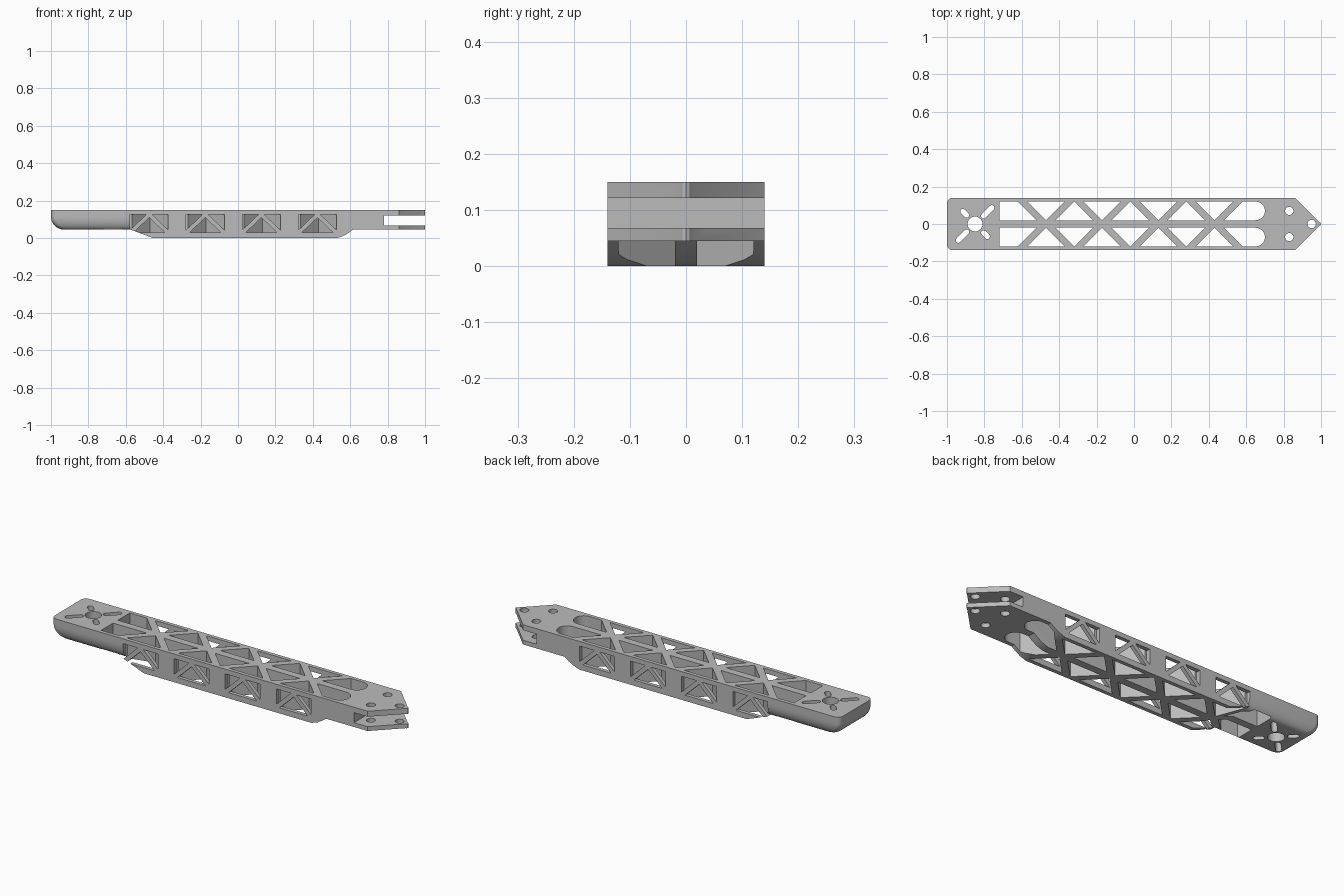
import bpy, bmesh, math

if "Cube" in bpy.data.objects:
    bpy.data.objects.remove(bpy.data.objects["Cube"])

TOP, HALF = 0.15, 0.14
X_CENTRES = [-0.47, -0.17, 0.13, 0.43]

grey = bpy.data.materials.new("light_grey")
grey.diffuse_color = (0.5, 0.5, 0.5, 1)
grey.use_nodes = True
grey.node_tree.nodes["Principled BSDF"].inputs["Base Color"].default_value = grey.diffuse_color


def finish(name, bm):
    bmesh.ops.recalc_face_normals(bm, faces=bm.faces)
    mesh = bpy.data.meshes.new(name)
    bm.to_mesh(mesh)
    bm.free()
    ob = bpy.data.objects.new(name, mesh)
    bpy.context.collection.objects.link(ob)
    mesh.materials.append(grey)
    return ob


def loft(bm, loops):
    """Skin a stack of equal vertex loops and cap both ends."""
    rings = [[bm.verts.new(p) for p in lp] for lp in loops]
    n = len(rings[0])
    for a, b in zip(rings, rings[1:]):
        for i in range(n):
            j = (i + 1) % n
            bm.faces.new((a[i], a[j], b[j], b[i]))
    bm.faces.new(rings[0][::-1])
    bm.faces.new(rings[-1])


def prism(bm, pts, axis, lo, hi):
    """Extrude a 2D outline along z (plan) or y (side profile)."""
    if axis == 'z':
        loft(bm, [[(a, b, t) for a, b in pts] for t in (lo, hi)])
    else:
        loft(bm, [[(a, t, b) for a, b in pts] for t in (lo, hi)])


def arc(cx, cy, r, a0, a1, n):
    return [(cx + r * math.cos(math.radians(a0 + (a1 - a0) * i / n)),
             cy + r * math.sin(math.radians(a0 + (a1 - a0) * i / n))) for i in range(n + 1)]


def circle(cx, cy, r, n=32):
    return arc(cx, cy, r, 0, 360, n)[:-1]


def slot(cx, cy, length, width, angle):
    r, d = width / 2, (length - width) / 2
    ux, uy = math.cos(math.radians(angle)), math.sin(math.radians(angle))
    return (arc(cx + ux * d, cy + uy * d, r, angle - 90, angle + 90, 10)
            + arc(cx - ux * d, cy - uy * d, r, angle + 90, angle + 270, 10))


def boolean(ob, other, op):
    mod = ob.modifiers.new(op, 'BOOLEAN')
    mod.operation, mod.solver, mod.object = op, 'EXACT', other
    bpy.context.view_layer.objects.active = ob
    bpy.ops.object.modifier_apply(modifier=mod.name)
    bpy.data.objects.remove(other)


# Main beam: side profile with the deeper belly
bm = bmesh.new()
prism(bm, [(-0.575, TOP), (-0.575, 0.045), (-0.455, 0.0), (0.53, 0.0), (0.565, 0.012),
           (0.592, 0.028), (0.615, 0.045), (1.0, 0.045), (1.0, TOP)], 'y', -HALF, HALF)
arm = finish("arm_body", bm)

# Pointed mounting end: trim the beam corners
for s in (-1, 1):
    bm = bmesh.new()
    prism(bm, [(0.86, s * HALF), (0.99, s * 0.01), (0.997, s * 0.006), (1.0, 0),
               (1.1, 0), (1.1, s * 0.2), (0.86, s * 0.2)], 'z', -0.1, 0.3)
    boolean(arm, finish("tip_cutter", bm), 'DIFFERENCE')

# Motor end: rounded block with a filleted underside
bm = bmesh.new()
loops = []
for a in [i * 90 / 10 for i in range(11)] + [None]:
    if a is None:
        ix, z = 0, TOP
    else:
        ix = 0.07 * (1 - math.sin(math.radians(a)))
        z = 0.045 + 0.07 * (1 - math.cos(math.radians(a)))
    x, y, r = -1 + ix, HALF - ix * 0.5, 0.03
    plan = (arc(x + r, y - r, r, 90, 180, 6) + arc(x + r, r - y, r, 180, 270, 6)
            + [(-0.5, -y), (-0.5, y)])
    loops.append([(px, py, z) for px, py in plan])
loft(bm, loops)
boolean(arm, finish("motor_block", bm), 'UNION')

# Truss pockets, bolt holes and motor slots, cut straight down
bm = bmesh.new()
pockets = [[(-0.72, 0.02), (-0.52, 0.02), (-0.62, 0.12), (-0.72, 0.12)],
           [(0.58, 0.12), (0.48, 0.02)] + arc(0.65, 0.07, 0.05, -90, 90, 16)]
for cx in X_CENTRES:
    pockets.append([(cx - 0.1, 0.12), (cx, 0.02), (cx + 0.1, 0.12)])
for cx in X_CENTRES[:-1]:
    pockets.append([(cx + 0.05, 0.02), (cx + 0.25, 0.02), (cx + 0.15, 0.12)])
for p in pockets:
    for s in (-1, 1):
        prism(bm, [(a, s * b) for a, b in p], 'z', -0.1, 0.3)
for x, y, r in [(-0.85, 0, 0.04), (0.83, 0.07, 0.022), (0.83, -0.07, 0.022), (0.95, 0, 0.022)]:
    prism(bm, circle(x, y, r), 'z', -0.1, 0.3)
for x, y, length, ang in [(-0.782, 0.065, 0.09, 45), (-0.917, -0.065, 0.09, 45),
                          (-0.905, 0.057, 0.055, 135), (-0.794, -0.057, 0.055, 135)]:
    prism(bm, slot(x, y, length, 0.028, ang), 'z', -0.1, 0.3)
boolean(arm, finish("plan_cutter", bm), 'DIFFERENCE')

# Side windows, each leaving a thin inverted V brace in the wall
bm = bmesh.new()
lo, hi = 0.03, 0.125
for cx in X_CENTRES:
    c = cx - 0.005
    shapes = [[(c - 0.083, lo), (c + 0.083, lo), (c, hi - 0.016)]]
    for s in (-1, 1):
        shapes.append([(c + s * 0.102, hi), (c + s * 0.016, hi), (c + s * 0.102, lo + 0.013)])
    for p in shapes:
        prism(bm, p, 'y', -0.2, -0.117)
        prism(bm, p, 'y', 0.117, 0.2)
boolean(arm, finish("window_cutter", bm), 'DIFFERENCE')

# Slot across the pointed end, forming two clamp plates
bm = bmesh.new()
prism(bm, [(0.78, 0.068), (1.1, 0.068), (1.1, 0.121), (0.78, 0.121)], 'y', -0.3, 0.3)
boolean(arm, finish("clamp_cutter", bm), 'DIFFERENCE')

# Smooth the rounds, keep the machined edges sharp
bpy.ops.object.select_all(action='DESELECT')
arm.select_set(True)
bpy.context.view_layer.objects.active = arm
bpy.ops.object.shade_smooth_by_angle(angle=math.radians(30))
